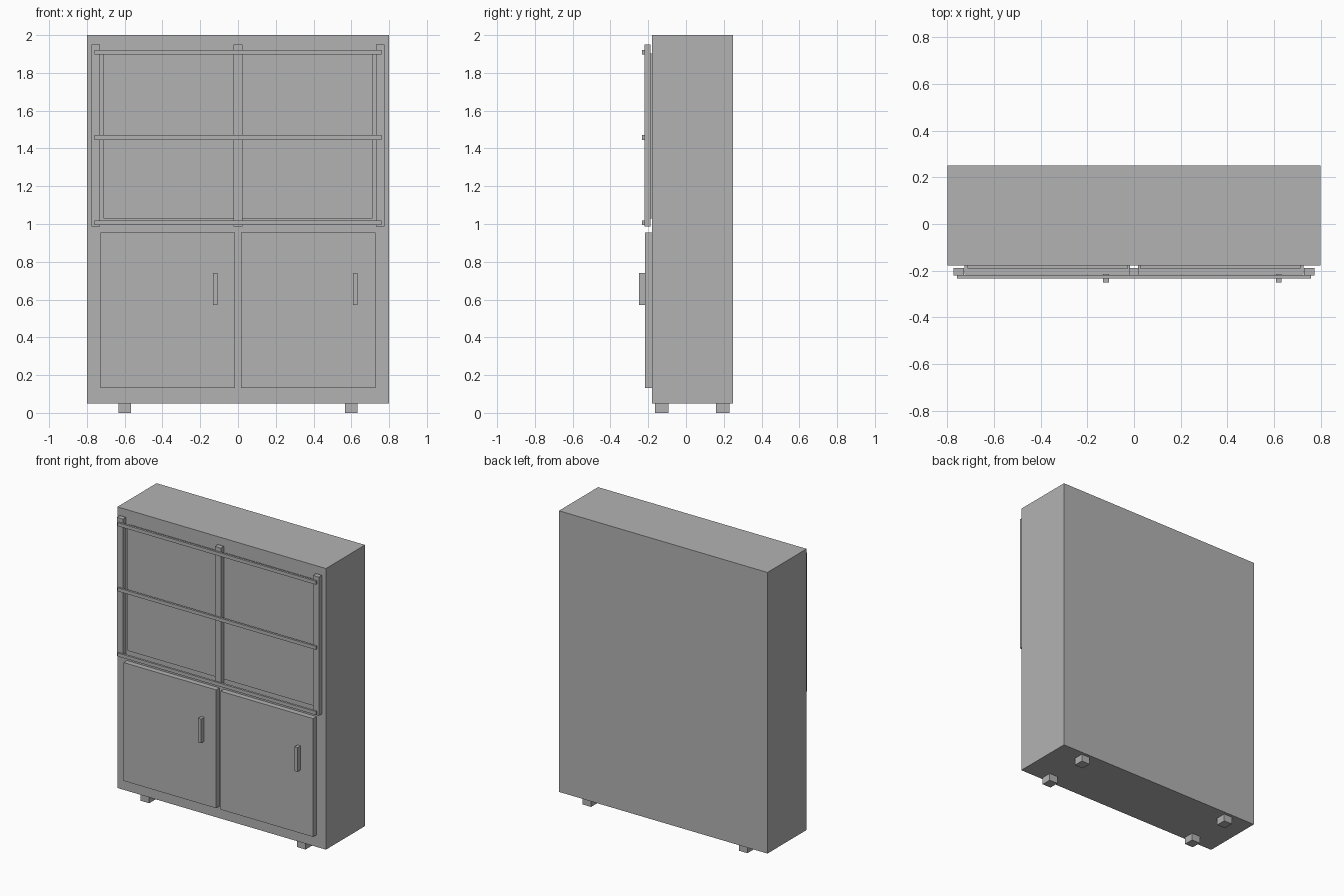
import bpy

cube = bpy.data.objects.get("Cube")
if cube:
    bpy.data.objects.remove(cube, do_unlink=True)

grey = bpy.data.materials.new("plain_grey")
grey.use_nodes = True
grey.diffuse_color = (0.45, 0.45, 0.45, 1)
grey.node_tree.nodes["Principled BSDF"].inputs["Base Color"].default_value = grey.diffuse_color


def box(name, x, y, z):
    """Box from (min, max) spans along each axis."""
    spans = (x, y, z)
    bpy.ops.mesh.primitive_cube_add(size=1, location=[(a + b) / 2 for a, b in spans])
    ob = bpy.context.object
    ob.name = name
    ob.scale = [b - a for a, b in spans]
    bpy.ops.object.transform_apply(location=False, rotation=False, scale=True)
    ob.data.materials.append(grey)
    return ob


def around(centre, width):
    return (centre - width / 2, centre + width / 2)


BODY_FRONT, BODY_BACK = -0.179, 0.25
DOOR_FRONT = -0.216
POST_FRONT = -0.221

# Cabinet body
box("cabinet_body", (-0.8, 0.8), (BODY_FRONT, BODY_BACK), (0.05, 2))

for side, s in (("right", -1), ("left", 1)):
    # Feet
    for end, y in (("front", -0.128), ("back", 0.195)):
        box(f"{end}_{side}_foot", around(s * 0.6, 0.065), around(y, 0.07), (0, 0.05))
    # Lower doors and upper panels
    box(f"{side}_door", around(s * 0.372, 0.71), (DOOR_FRONT, BODY_FRONT), (0.133, 0.954))
    box(f"{side}_upper_panel", around(s * 0.369, 0.688), (-0.191, BODY_FRONT), (1.03, 1.902))
    # Handles sit on the same side of both doors
    box(f"{side}_handle", around(0.25 + s * 0.37, 0.024), (-0.25, DOOR_FRONT), (0.572, 0.74))

# Upright posts of the upper frame
for side, x in (("right", -0.752), ("middle", 0), ("left", 0.752)):
    box(f"{side}_post", around(x, 0.045), (POST_FRONT, -0.188), (0.988, 1.95))

# Horizontal rails across the posts
for level, z in (("bottom", 1.006), ("middle", 1.458), ("top", 1.91)):
    box(f"{level}_rail", (-0.76, 0.76), (-0.233, -0.218), around(z, 0.024))
